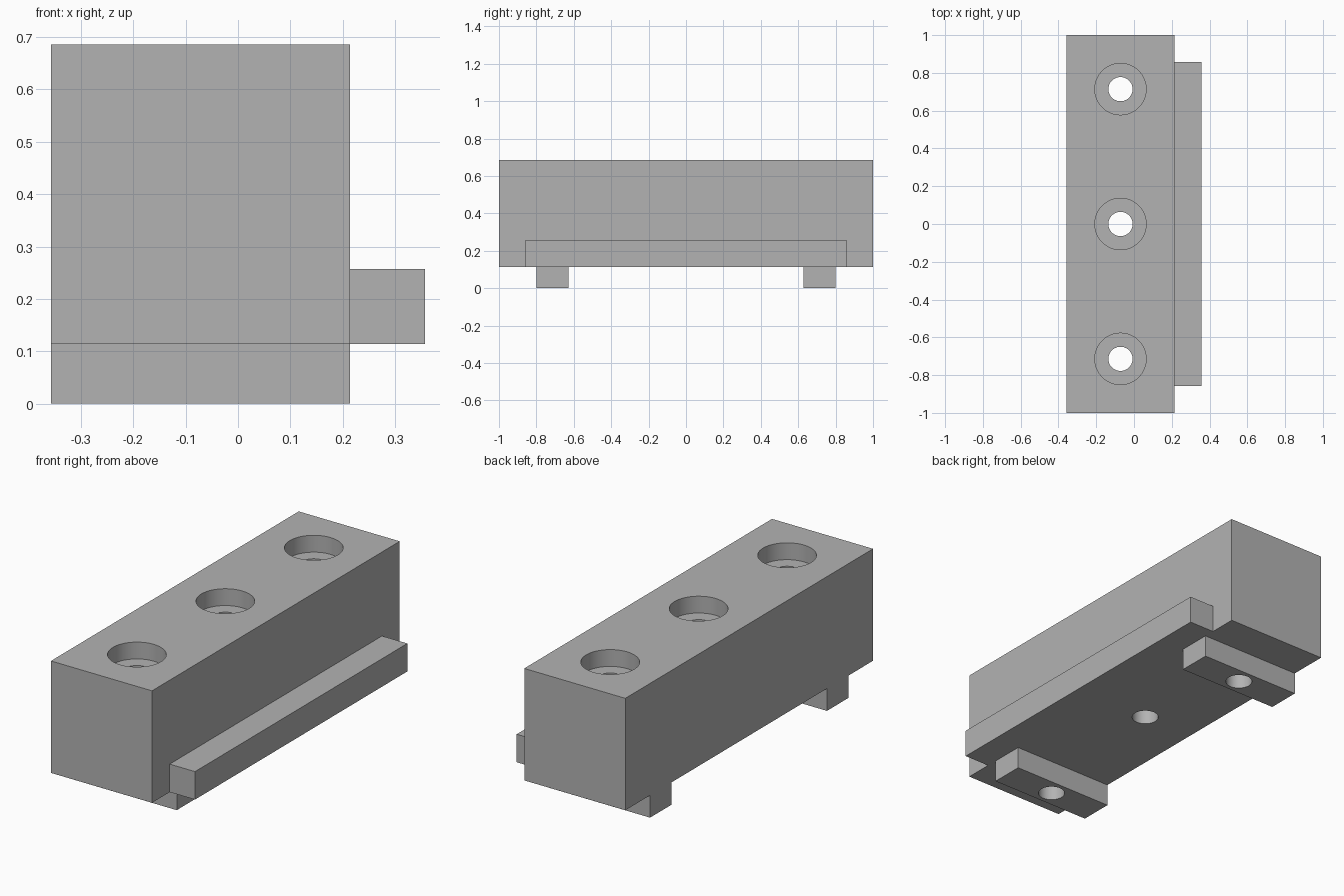
import bpy, bmesh, math
from mathutils import Vector

old = bpy.data.objects.get("Cube")
if old:
    bpy.data.objects.remove(old, do_unlink=True)

# Main dimensions
LEFT, RIGHT, RAIL_END = -0.357, 0.214, 0.357
BASE, TOP = 0.114, 0.686
HOLE_X, HOLE_Y = (LEFT + RIGHT) / 2, 0.714
FOOT_HALF = 0.086
BORE_R, SEAT_R, SEAT_Z = 0.064, 0.136, TOP - 0.086

grey = bpy.data.materials.new("plain grey")
grey.use_nodes = True
grey.diffuse_color = (0.45, 0.45, 0.45, 1)
grey.node_tree.nodes["Principled BSDF"].inputs["Base Color"].default_value = grey.diffuse_color


def add_object(name, bm):
    bmesh.ops.recalc_face_normals(bm, faces=bm.faces)
    mesh = bpy.data.meshes.new(name)
    bm.to_mesh(mesh)
    bm.free()
    mesh.materials.append(grey)
    obj = bpy.data.objects.new(name, mesh)
    bpy.context.collection.objects.link(obj)
    return obj


def extruded(name, profile, x0, x1):
    """Extrude a (y, z) outline from x0 to x1."""
    bm = bmesh.new()
    face = bm.faces.new([bm.verts.new((x0, y, z)) for y, z in profile])
    out = bmesh.ops.extrude_face_region(bm, geom=[face])
    moved = [v for v in out["geom"] if isinstance(v, bmesh.types.BMVert)]
    bmesh.ops.translate(bm, verts=moved, vec=(x1 - x0, 0, 0))
    return add_object(name, bm)


def stepped_cutter(name, y):
    """Spin a stepped outline into a counterbore cutter."""
    bm = bmesh.new()
    outline = [(0, -0.1), (BORE_R, -0.1), (BORE_R, SEAT_Z),
               (SEAT_R, SEAT_Z), (SEAT_R, TOP + 0.1), (0, TOP + 0.1)]
    verts = [bm.verts.new((HOLE_X + r, y, z)) for r, z in outline]
    edges = [bm.edges.new(pair) for pair in zip(verts, verts[1:])]
    bmesh.ops.spin(bm, geom=verts + edges, cent=Vector((HOLE_X, y, 0)),
                   axis=(0, 0, 1), angle=math.tau, steps=64)
    bmesh.ops.remove_doubles(bm, verts=bm.verts, dist=0.0001)
    return add_object(name, bm)


def combine(target, other, operation):
    mod = target.modifiers.new(other.name, "BOOLEAN")
    mod.operation = operation
    mod.solver = "EXACT"
    mod.object = other
    bpy.context.view_layer.objects.active = target
    bpy.ops.object.modifier_apply(modifier=mod.name)
    bpy.data.objects.remove(other, do_unlink=True)


# Block with two cross feet, as one mirrored outline
half = [(HOLE_Y - FOOT_HALF, BASE), (HOLE_Y - FOOT_HALF, 0),
        (HOLE_Y + FOOT_HALF, 0), (HOLE_Y + FOOT_HALF, BASE), (1, BASE), (1, TOP)]
block = extruded("clamp_block", half + [(-y, z) for y, z in reversed(half)], LEFT, RIGHT)

# Side rail, flush with the underside of the block
rail = extruded("side_rail", [(-0.857, BASE), (0.857, BASE), (0.857, 0.257), (-0.857, 0.257)],
                RIGHT - 0.05, RAIL_END)
combine(block, rail, "UNION")

# Three counterbored holes
for y in (-HOLE_Y, 0, HOLE_Y):
    combine(block, stepped_cutter("hole_cutter", y), "DIFFERENCE")

bpy.ops.object.select_all(action="DESELECT")
block.select_set(True)
bpy.context.view_layer.objects.active = block
bpy.ops.object.shade_smooth_by_angle(angle=math.radians(30))
